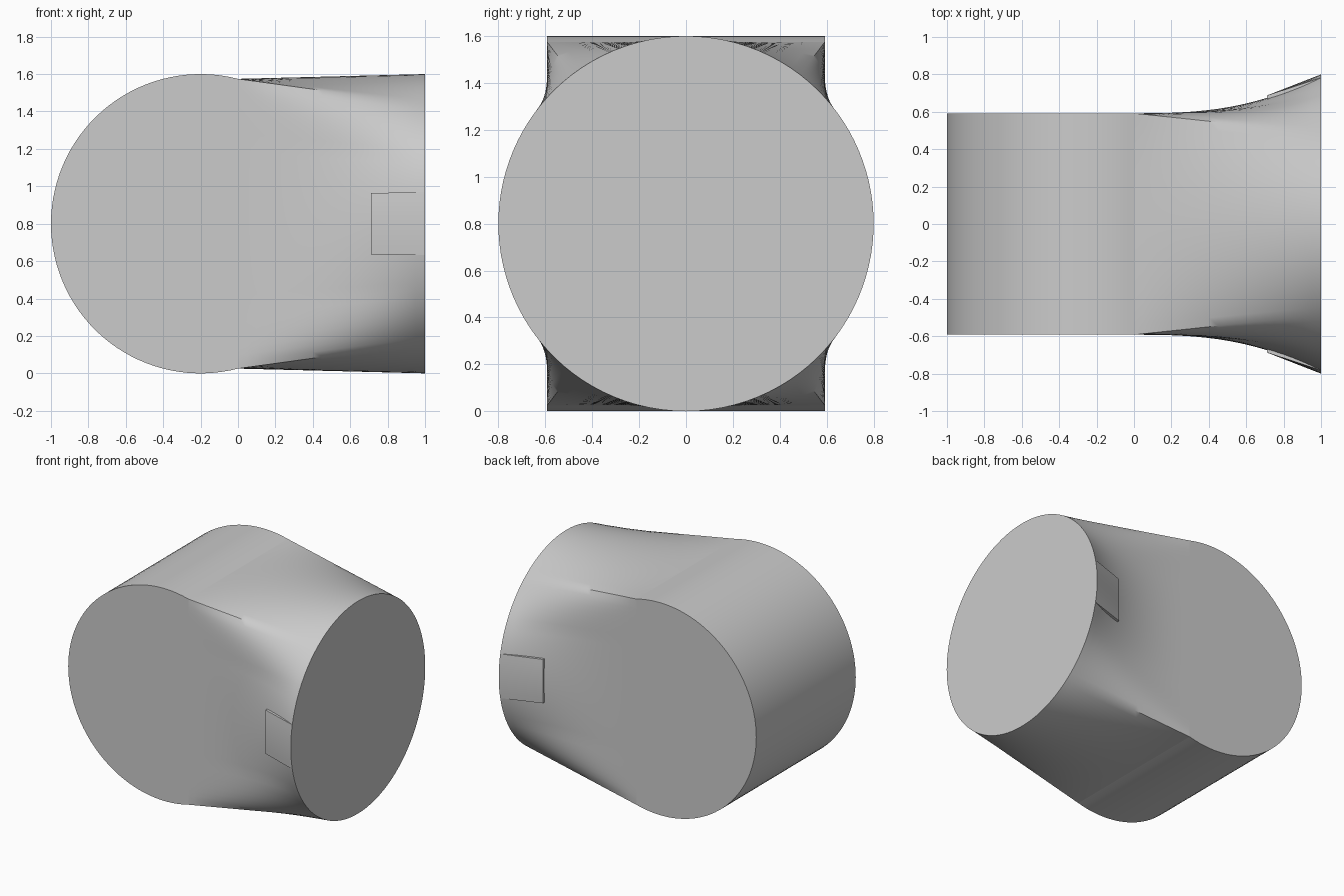
import bpy, bmesh
from math import sin, cos, atan2, sqrt, pi, radians

cube = bpy.data.objects.get("Cube")
if cube:
    bpy.data.objects.remove(cube)

R = 0.8            # radius of both round faces
CX, CZ = -0.2, 0.8  # axis of the drum
D = 0.592          # half depth of the drum
H = sqrt(R * R - CX * CX)  # half height where the neck begins
CORNER = atan2(H, D)

grey = bpy.data.materials.new("plain_grey")
grey.use_nodes = True
grey.diffuse_color = (0.6, 0.6, 0.6, 1)
grey.node_tree.nodes["Principled BSDF"].inputs["Base Color"].default_value = (0.6, 0.6, 0.6, 1)


def finish(name, bm, angle):
    bmesh.ops.remove_doubles(bm, verts=bm.verts, dist=1e-4)
    bmesh.ops.recalc_face_normals(bm, faces=bm.faces)
    mesh = bpy.data.meshes.new(name)
    bm.to_mesh(mesh)
    bm.free()
    mesh.materials.append(grey)
    obj = bpy.data.objects.new(name, mesh)
    bpy.context.collection.objects.link(obj)
    bpy.ops.object.select_all(action="DESELECT")
    obj.select_set(True)
    bpy.context.view_layer.objects.active = obj
    bpy.ops.object.shade_smooth_by_angle(angle=radians(angle))
    return obj


def neck_point(a, t):
    """Blend from the rectangular opening (t=0) to the round end (t=1)."""
    c, s = abs(cos(a)), abs(sin(a))
    q = atan2(s, c)
    if q <= CORNER:     # side walls flare outward in a curve
        y0, z0 = D, H * s / sin(CORNER)
        power = 1 + 1.7 * min(1, (1 - q / CORNER) * 2)
    else:               # top and bottom walls are straight
        y0, z0, power = D * c / cos(CORNER), H, 1
    y = y0 + (R * c - y0) * t ** power
    z = z0 + (R * s - z0) * t
    return t, y if cos(a) >= 0 else -y, CZ + (z if sin(a) >= 0 else -z)


# Drum and flared neck in one shell
bm = bmesh.new()
N, STEPS = 64, 20
start = atan2(H, -CX)
arc = [start + (2 * pi - 2 * start) * i / N for i in range(N + 1)]
rims = [[bm.verts.new((CX + R * cos(a), y, CZ + R * sin(a))) for a in arc] for y in (-D, D)]
for i in range(N):
    bm.faces.new((rims[0][i], rims[0][i + 1], rims[1][i + 1], rims[1][i]))
for rim in rims:
    bm.faces.new(rim)

# Ring angles include the corners of the opening
quarter = [CORNER * i / 16 for i in range(16)]
quarter += [CORNER + (pi / 2 - CORNER) * i / 10 for i in range(10)]
half = quarter + [pi / 2] + [pi - a for a in reversed(quarter[1:])]
angles = half + [a + pi for a in half]
rings = [[bm.verts.new(neck_point(a, k / STEPS)) for a in angles] for k in range(STEPS + 1)]
for r0, r1 in zip(rings, rings[1:]):
    for i in range(len(angles)):
        j = (i + 1) % len(angles)
        bm.faces.new((r0[i], r0[j], r1[j], r1[i]))
bm.faces.new(rings[-1])
finish("drum_with_flared_neck", bm, 40)

# Small wedge tabs on both sides of the neck
for side, name in ((-1, "front_tab"), (1, "back_tab")):
    bm = bmesh.new()
    spread = 0.21
    rows = []
    for i in range(9):
        u = -1 + i / 4
        a = spread * u
        coords = ((0.71, 0.687, 0.165 * u), (1, R * cos(a), R * sin(a)),
                  (1, R * cos(a) - 0.06, R * sin(a)), (0.71, 0.64, 0.165 * u))
        rows.append([bm.verts.new((x, side * y, CZ + z)) for x, y, z in coords])
    for p, q in zip(rows, rows[1:]):
        for k in range(4):
            m = (k + 1) % 4
            bm.faces.new((p[k], p[m], q[m], q[k]))
    bm.faces.new(rows[0])
    bm.faces.new(rows[-1])
    finish(name, bm, 30)
